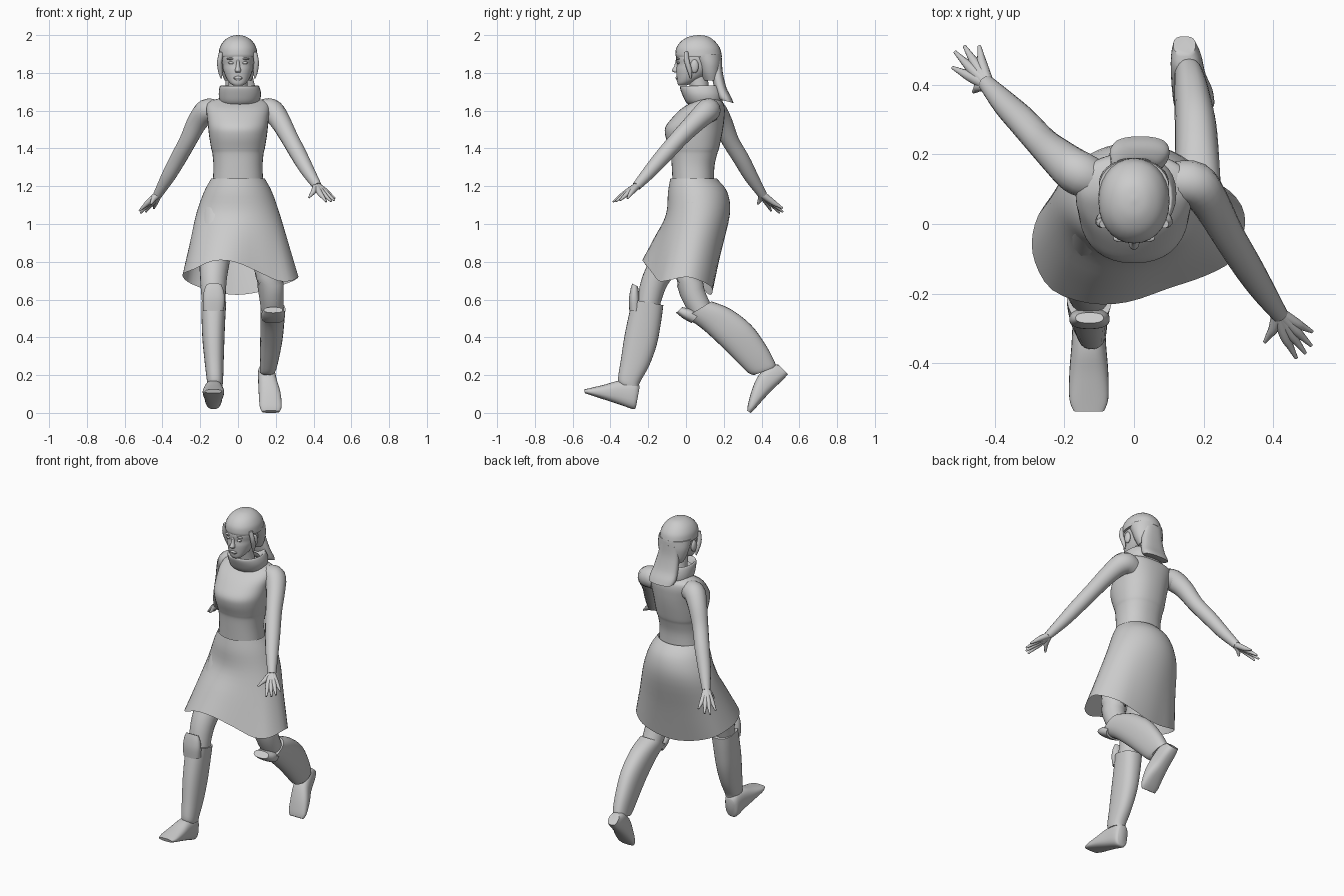
import bpy, bmesh, math
from mathutils import Vector


def smooth(rows, k=4, closed=False):
    """Catmull-Rom interpolation of rows of numbers."""
    n, out = len(rows), []
    for i in range(n if closed else n - 1):
        q = [rows[(i + j) % n] if closed else rows[min(max(i + j, 0), n - 1)] for j in (-1, 0, 1, 2)]
        for s in range(k):
            t = s / k
            out.append(tuple(0.5 * (2 * b + (c - a) * t + (2 * a - 5 * b + 4 * c - d) * t * t
                                    + (3 * b - a - 3 * c + d) * t ** 3) for a, b, c, d in zip(*q)))
    return out if closed else out + [tuple(rows[-1])]


def loft(name, rings, caps=True, angle=50):
    """Skin a list of equal point loops."""
    bm = bmesh.new()
    vs = [[bm.verts.new(p) for p in r] for r in rings]
    n = len(vs[0])
    for a, b in zip(vs, vs[1:]):
        for i in range(n):
            bm.faces.new((a[i], a[(i + 1) % n], b[(i + 1) % n], b[i]))
    if caps:
        bm.faces.new(vs[0])
        bm.faces.new(vs[-1])
    bmesh.ops.recalc_face_normals(bm, faces=bm.faces)
    me = bpy.data.meshes.new(name)
    bm.to_mesh(me)
    bm.free()
    ob = bpy.data.objects.new(name, me)
    bpy.context.collection.objects.link(ob)
    bpy.ops.object.select_all(action='DESELECT')
    ob.select_set(True)
    bpy.context.view_layer.objects.active = ob
    bpy.ops.object.shade_smooth_by_angle(angle=math.radians(angle))
    return ob


def slices(name, rows, p=1.0, n=28, k=4, caps=True):
    """Rows: centre x, half width, front y, front z, back y, back z."""
    def pw(v):
        return math.copysign(abs(v) ** p, v)
    rings = []
    for cx, rx, yf, zf, yb, zb in smooth(rows, k):
        ring = []
        for i in range(n):
            a = 2 * math.pi * i / n
            c, s = pw(math.cos(a)), pw(math.sin(a))
            ring.append((cx + rx * c, (yf + yb) / 2 + (yb - yf) / 2 * s, (zf + zb) / 2 + (zb - zf) / 2 * s))
        rings.append(ring)
    return loft(name, rings, caps)


def level(z, rx, yf, yb, cx=0.0):
    return (cx, rx, yf, z, yb, z)


def tube(name, rows, n=16, k=4):
    """Rows: x, y, z, radius along a path."""
    pts = smooth(rows, k)
    rings = []
    for i, p in enumerate(pts):
        d = Vector(pts[min(i + 1, len(pts) - 1)][:3]) - Vector(pts[max(i - 1, 0)][:3])
        q = d.to_track_quat('Z', 'Y')
        rings.append([Vector(p[:3]) + q @ Vector((p[3] * math.cos(2 * math.pi * j / n),
                                                  p[3] * math.sin(2 * math.pi * j / n), 0)) for j in range(n)])
    return loft(name, rings)


def ball(name, loc, size):
    bpy.ops.mesh.primitive_uv_sphere_add(segments=16, ring_count=10, location=loc)
    ob = bpy.context.object
    ob.name, ob.scale = name, size
    bpy.ops.object.shade_smooth()


# torso and neck
slices("torso", [level(1.20, .135, -.07, .15), level(1.30, .13, -.075, .15), level(1.37, .135, -.08, .165),
                 level(1.40, .142, -.088, .175), level(1.46, .152, -.108, .188), level(1.51, .158, -.11, .197),
                 level(1.56, .163, -.075, .203), level(1.61, .168, -.025, .205), level(1.645, .155, .03, .195),
                 level(1.665, .10, .06, .165)], p=.88, n=36)
slices("neck", [level(1.62, .06, .04, .15), level(1.70, .052, .025, .125), level(1.78, .05, .01, .115)])

# rolled collar
slices("collar", [(.005, .085, .03, 1.62, .18, 1.635), (.008, .105, .0, 1.645, .195, 1.655),
                  (.01, .112, -.02, 1.685, .195, 1.69), (.008, .106, -.032, 1.722, .185, 1.725),
                  (.008, .095, -.022, 1.73, .175, 1.732), (.005, .075, .0, 1.70, .15, 1.70)], p=.9, caps=False)

# head
slices("face", [level(1.732, .02, -.038, .0), level(1.745, .042, -.045, .03), level(1.775, .063, -.049, .09),
                level(1.815, .078, -.052, .14), level(1.845, .083, -.049, .16), level(1.88, .086, -.053, .165),
                level(1.93, .08, -.045, .16)], p=.9)
slices("nose", [level(1.868, .008, -.054, -.03), level(1.835, .011, -.063, -.03), level(1.812, .016, -.075, -.03),
                level(1.802, .012, -.06, -.03)], n=12)
slices("mouth", [level(1.783, .012, -.05, -.03), level(1.775, .025, -.056, -.03), level(1.768, .022, -.053, -.03),
                 level(1.76, .012, -.05, -.03)], n=12)
for s in (-1, 1):
    ball("eye", (s * .036, -.04, 1.853), (.016, .009, .007))
    ball("brow", (s * .038, -.042, 1.875), (.022, .01, .006))
    ball("ear", (s * .086, .045, 1.835), (.014, .022, .036))
    tube("side_lock", [(s * .088, .0, 1.91, .012), (s * .097, .005, 1.86, .014),
                       (s * .094, .02, 1.81, .012), (s * .088, .025, 1.77, .004)], n=10)

# hair cap, lower back hair and tail
slices("hair_cap", [level(2.0, .004, .066, .074), level(1.993, .04, .02, .115), level(1.97, .074, -.023, .15),
                    level(1.935, .096, -.05, .178), level(1.90, .102, -.056, .188), level(1.885, .102, -.052, .19)], p=.95)
slices("hair_back", [level(1.90, .101, .02, .188), level(1.85, .1, .05, .19), level(1.80, .088, .07, .186),
                     level(1.76, .07, .09, .18)])
slices("hair_tail", [(.0, .06, .13, 1.85, .19, 1.87), (.005, .07, .135, 1.79, .195, 1.80),
                     (.012, .08, .15, 1.72, .215, 1.72), (.016, .086, .165, 1.675, .24, 1.67),
                     (.018, .082, .175, 1.66, .252, 1.64)], p=.8)

# arms
tube("right_arm", [(-.12, .13, 1.595, .06), (-.165, .15, 1.598, .064), (-.215, .19, 1.54, .055),
                   (-.265, .235, 1.44, .046), (-.32, .295, 1.34, .043), (-.37, .345, 1.25, .037),
                   (-.425, .405, 1.155, .024)])
tube("left_arm", [(.12, .12, 1.595, .06), (.175, .115, 1.60, .064), (.22, .06, 1.55, .055), (.27, -.03, 1.46, .047),
                  (.325, -.12, 1.36, .043), (.37, -.19, 1.28, .036), (.42, -.262, 1.20, .024)])

# hands: every finger runs from the wrist through its knuckle to the tip
HANDS = {
    "right": ((-.42, .40, 1.16), [((-.472, .425, 1.118), (-.522, .45, 1.07)), ((-.468, .447, 1.113), (-.515, .495, 1.058)),
                                  ((-.455, .458, 1.111), (-.488, .512, 1.064)), ((-.437, .46, 1.115), (-.445, .512, 1.083)),
                                  ((-.445, .395, 1.135), (-.462, .38, 1.105))]),
    "left": ((.415, -.255, 1.205), [((.465, -.285, 1.172), (.513, -.31, 1.135)), ((.462, -.303, 1.167), (.51, -.35, 1.125)),
                                    ((.45, -.315, 1.163), (.493, -.372, 1.12)), ((.434, -.322, 1.163), (.467, -.386, 1.118)),
                                    ((.402, -.30, 1.175), (.376, -.34, 1.14))]),
}
for side, (wrist, fingers) in HANDS.items():
    for knuckle, tip in fingers:
        mid = tuple((a + b) / 2 for a, b in zip(knuckle, tip))
        tube(side + "_finger", [wrist + (.019,), knuckle + (.015,), mid + (.010,), tip + (.005,)], n=10)

# skirt: waist ellipses flowing into a free hem, swung by the stride
HEM = [(.32, 0, .72), (.295, .075, .70), (.215, .13, .67), (.11, .14, .64), (0, .13, .625), (-.1, .11, .635),
       (-.19, .09, .66), (-.26, .05, .69), (-.292, -.03, .72), (-.285, -.11, .74), (-.235, -.19, .76),
       (-.13, -.228, .805), (-.02, -.225, .80), (.1, -.185, .75), (.21, -.147, .70), (.285, -.10, .70)]
hem = smooth(HEM, 3, closed=True)


def oval(z, rx, yf, yb):
    m = len(hem)
    return [(rx * math.cos(2 * math.pi * i / m), (yf + yb) / 2 + (yb - yf) / 2 * math.sin(2 * math.pi * i / m), z)
            for i in range(m)]


hips = oval(1.05, .222, -.106, .232)
half = [tuple((a + b) / 2 for a, b in zip(p, q)) for p, q in zip(hips, hem)]
stack = [oval(1.24, .142, -.083, .163), oval(1.17, .18, -.095, .218), hips, half, hem]
columns = [smooth(col, 4) for col in zip(*stack)]
loft("skirt", list(zip(*columns)), caps=False)

# legs
tube("front_thigh", [(-.1, .04, 1.1, .09), (-.12, -.07, .86, .085), (-.13, -.165, .70, .07), (-.128, -.205, .55, .06)], n=20)
tube("rear_thigh", [(.11, .05, 1.1, .09), (.15, .03, .86, .085), (.172, .022, .68, .07), (.182, .08, .54, .06)], n=20)

# boot shafts with knee guards
slices("front_boot", [(-.128, .066, -.282, .60, -.12, .57), (-.13, .063, -.30, .53, -.132, .48),
                      (-.13, .058, -.325, .41, -.155, .36), (-.126, .05, -.345, .28, -.195, .25),
                      (-.122, .043, -.36, .18, -.242, .165), (-.122, .04, -.35, .15, -.25, .14)], p=.85)
slices("front_knee_guard", [(-.13, .055, -.30, .54, -.24, .54), (-.128, .058, -.302, .60, -.245, .60),
                            (-.128, .052, -.295, .65, -.25, .645), (-.128, .04, -.285, .685, -.255, .67)], p=.8)
slices("rear_boot", [(.185, .066, -.005, .505, .135, .59), (.183, .064, .08, .45, .235, .55),
                     (.178, .06, .185, .355, .345, .465), (.168, .052, .275, .265, .425, .355),
                     (.16, .044, .33, .212, .47, .268), (.156, .04, .36, .20, .475, .245)], p=.85)
slices("rear_knee_guard", [(.185, .06, .03, .475, .075, .53), (.187, .062, -.015, .50, .025, .55),
                           (.187, .05, -.052, .53, -.02, .56)], p=.8)

# feet, heel to toe
slices("front_foot", [(-.13, .032, -.245, .14, -.265, .03), (-.13, .045, -.27, .17, -.28, .02),
                      (-.13, .05, -.355, .17, -.345, .042), (-.13, .056, -.43, .15, -.425, .068),
                      (-.13, .056, -.505, .132, -.50, .092), (-.13, .044, -.54, .124, -.535, .104)], p=.75)
slices("rear_foot", [(.145, .032, .49, .255, .54, .205), (.15, .044, .44, .25, .51, .172),
                     (.157, .05, .385, .20, .455, .12), (.168, .058, .35, .125, .41, .072),
                     (.173, .058, .328, .045, .365, .022), (.173, .046, .324, .012, .342, .0)], p=.75)
